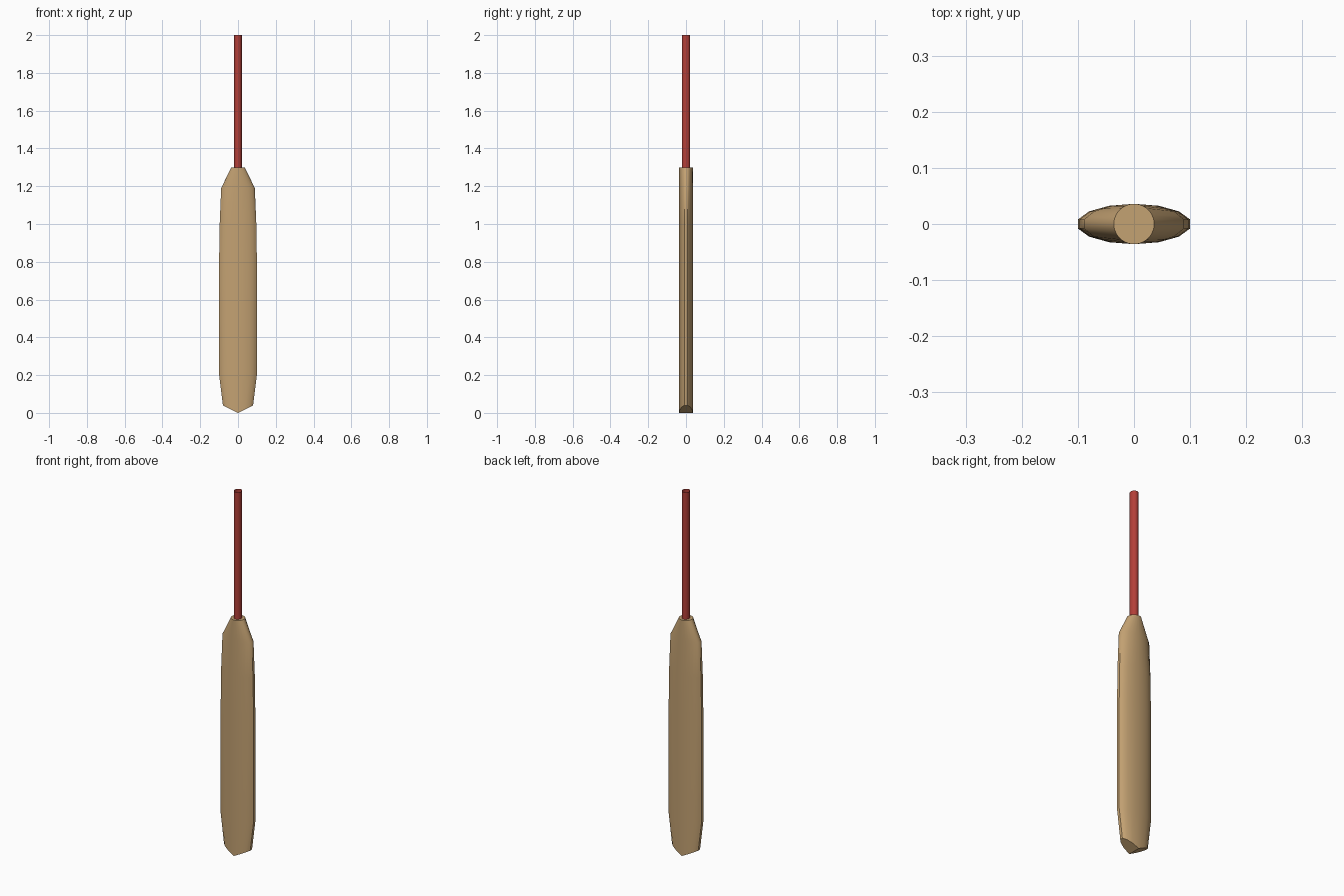
import bpy, bmesh, math

if "Cube" in bpy.data.objects:
    bpy.data.objects.remove(bpy.data.objects["Cube"])

SIDES = 14  # facets around the blade


def section(w, d, round_=False):
    """Faceted ellipse (or true ellipse) with two points per facet."""
    def pt(i):
        a = math.pi / 2 + 2 * math.pi * i / SIDES
        return w * math.cos(a), d * math.sin(a)
    pts = []
    for i in range(SIDES):
        p, q = pt(i), pt(i + 1)
        pts += [p, pt(i + 0.5) if round_ else ((p[0] + q[0]) / 2, (p[1] + q[1]) / 2)]
    return pts


def loft(name, rings, color, top_cap=False, bottom_strips=False):
    bm = bmesh.new()
    loops = [[bm.verts.new(p) for p in ring] for ring in rings]
    n = len(loops[0])
    for lo, hi in zip(loops, loops[1:]):
        for i in range(n):
            j = (i + 1) % n
            bm.faces.new((lo[i], lo[j], hi[j], hi[i]))
    if top_cap:
        bm.faces.new(loops[-1])
    if bottom_strips:
        # front-to-back strips keep the sloping toe a clean V
        b = loops[0]
        for s in (1, -1):
            g = [b[(s * i) % n] for i in range(n // 2 + 1)]
            m = len(g) - 1
            for i in range(m // 2):
                f = [g[i], g[i + 1], g[m - i - 1], g[m - i]]
                bm.faces.new(list(dict.fromkeys(f)))
    bmesh.ops.recalc_face_normals(bm, faces=bm.faces)
    me = bpy.data.meshes.new(name)
    bm.to_mesh(me)
    bm.free()
    ob = bpy.data.objects.new(name, me)
    bpy.context.collection.objects.link(ob)
    mat = bpy.data.materials.new(name + "_color")
    mat.diffuse_color = color
    mat.use_nodes = True
    mat.node_tree.nodes["Principled BSDF"].inputs["Base Color"].default_value = mat.diffuse_color
    me.materials.append(mat)
    bpy.ops.object.select_all(action='DESELECT')
    ob.select_set(True)
    bpy.context.view_layer.objects.active = ob
    bpy.ops.object.shade_smooth_by_angle(angle=math.radians(35))
    return ob


# Blade: flat ellipse narrowing to a round shoulder, with a V-shaped toe
DEPTH = 0.036
WIDEN = 1 / math.cos(math.pi / SIDES)
rings = [[(x, y, 0.5 * abs(x)) for x, y in section(0.08 * WIDEN, DEPTH)]]
for z, w in [(0.2, 0.1), (0.8, 0.1), (1.0, 0.097), (1.19, 0.089)]:
    rings.append([(x, y, z) for x, y in section(w * WIDEN, DEPTH)])
rings.append([(x, y, 1.3) for x, y in section(0.036, DEPTH, True)])
loft("blade", rings, (0.55, 0.36, 0.17, 1), top_cap=True, bottom_strips=True)

# Handle: slim tube, open at the top
loft("handle", [[(x, y, z) for x, y in section(0.02, 0.0222, True)] for z in (1.3, 2.0)],
     (0.45, 0.05, 0.04, 1))
